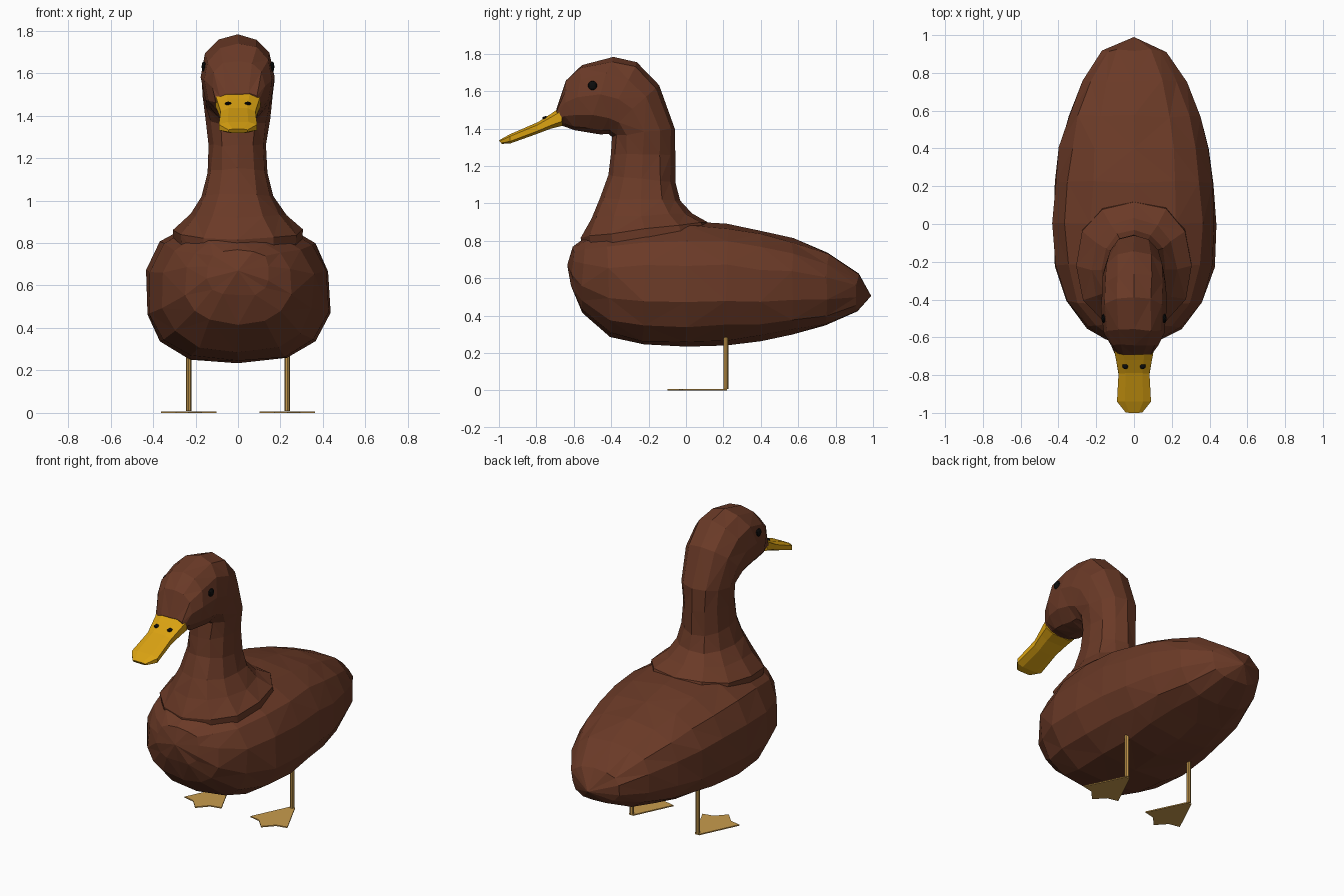
import bpy, bmesh, math, random
from mathutils import Vector

if "Cube" in bpy.data.objects:
    bpy.data.objects.remove(bpy.data.objects["Cube"])

random.seed(4)


def material(name, rgb):
    m = bpy.data.materials.new(name)
    m.diffuse_color = (*rgb, 1)
    m.use_nodes = True
    m.node_tree.nodes["Principled BSDF"].inputs["Base Color"].default_value = m.diffuse_color
    return m


BROWN = material("brown feathers", (0.145, 0.042, 0.020))
YELLOW = material("yellow bill", (0.70, 0.36, 0.006))
TAN = material("tan legs", (0.58, 0.33, 0.075))
BLACK = material("black", (0.004, 0.004, 0.004))


def finish(bm, name, mat):
    bmesh.ops.recalc_face_normals(bm, faces=bm.faces)
    mesh = bpy.data.meshes.new(name)
    bm.to_mesh(mesh)
    bm.free()
    mesh.materials.append(mat)
    ob = bpy.data.objects.new(name, mesh)
    bpy.context.collection.objects.link(ob)
    return ob


def spow(v, e):
    return math.copysign(abs(v) ** e, v)


def loft(name, rings, mat, sides=12, power=0.85, jitter=0.0, start=None, tip=None):
    """Skin rings given as (low y, low z, high y, high z, half width)."""
    bm = bmesh.new()
    loops = []
    for y0, z0, y1, z1, w in rings:
        a, b = Vector((0, y0, z0)), Vector((0, y1, z1))
        loop = []
        for i in range(sides):
            t = 2 * math.pi * (i + 0.5 * (sides == 8)) / sides
            k = 1 / math.cos(math.pi / 8) if sides == 8 else 1
            p = (a + b) / 2 + (b - a) / 2 * max(-1, min(1, spow(math.cos(t) * k, power)))
            p.x = w * max(-1, min(1, spow(math.sin(t) * k, power)))
            p += Vector([random.uniform(-jitter, jitter) for _ in range(3)])
            loop.append(bm.verts.new(p))
        loops.append(loop)
    for la, lb in zip(loops, loops[1:]):
        for i in range(sides):
            j = (i + 1) % sides
            bm.faces.new((la[i], la[j], lb[j], lb[i]))
    for loop, point in ((loops[0], start), (loops[-1], tip)):
        if point:
            v = bm.verts.new(point)
            for i in range(sides):
                bm.faces.new((loop[i], loop[(i + 1) % sides], v))
        else:
            bm.faces.new(loop)
    if jitter:
        bmesh.ops.triangulate(bm, faces=bm.faces)
    return finish(bm, name, mat)


# Egg-shaped body running from chest to tail
loft("body", [
    (-0.61, 0.55, -0.60, 0.77, 0.15),
    (-0.56, 0.42, -0.54, 0.82, 0.25),
    (-0.40, 0.29, -0.42, 0.86, 0.36),
    (-0.23, 0.24, -0.22, 0.90, 0.43),
    (0.00, 0.23, 0.00, 0.91, 0.44),
    (0.22, 0.245, 0.22, 0.895, 0.425),
    (0.40, 0.265, 0.40, 0.855, 0.40),
    (0.57, 0.30, 0.57, 0.81, 0.355),
    (0.75, 0.34, 0.76, 0.74, 0.28),
    (0.91, 0.42, 0.92, 0.63, 0.17),
], BROWN, sides=14, power=0.8, jitter=0.007, start=(0, -0.635, 0.67), tip=(0, 0.99, 0.505))

# Neck that bends forward into the head
loft("neck_and_head", [
    (-0.54, 0.70, 0.16, 0.78, 0.30),
    (-0.56, 0.82, 0.12, 0.90, 0.31),
    (-0.51, 0.92, 0.03, 0.95, 0.225),
    (-0.46, 1.03, -0.03, 1.01, 0.17),
    (-0.41, 1.15, -0.06, 1.11, 0.143),
    (-0.40, 1.26, -0.06, 1.26, 0.135),
    (-0.395, 1.36, -0.06, 1.40, 0.15),
    (-0.42, 1.375, -0.145, 1.63, 0.168),
    (-0.46, 1.37, -0.26, 1.75, 0.173),
    (-0.53, 1.38, -0.39, 1.785, 0.173),
    (-0.60, 1.39, -0.56, 1.74, 0.158),
    (-0.655, 1.41, -0.64, 1.66, 0.125),
    (-0.685, 1.42, -0.69, 1.51, 0.10),
], BROWN, sides=12, power=0.9, jitter=0.005)

# Flat flared bill
loft("bill", [
    (-0.66, 1.415, -0.67, 1.515, 0.105),
    (-0.72, 1.40, -0.72, 1.48, 0.095),
    (-0.80, 1.37, -0.79, 1.435, 0.082),
    (-0.94, 1.32, -0.94, 1.37, 0.09),
    (-0.985, 1.318, -1.00, 1.337, 0.045),
], YELLOW, sides=8, power=0.7)


def spot(name, loc, scale):
    bm = bmesh.new()
    bmesh.ops.create_uvsphere(bm, u_segments=10, v_segments=6, radius=1)
    for v in bm.verts:
        v.co = Vector(loc) + Vector(a * b for a, b in zip(v.co, scale))
    return finish(bm, name, BLACK)


for side, label in ((1, "right"), (-1, "left")):
    # Eye and nostril
    spot(label + "_eye", (side * 0.161, -0.50, 1.63), (0.011, 0.025, 0.025))
    spot(label + "_nostril", (side * 0.046, -0.75, 1.456), (0.016, 0.019, 0.010))

    # Thin straight leg
    bm = bmesh.new()
    bmesh.ops.create_cone(bm, cap_ends=True, segments=8, radius1=0.013, radius2=0.013, depth=0.31)
    for v in bm.verts:
        v.co += Vector((side * 0.232, 0.213, 0.163))
    finish(bm, label + "_leg", TAN)

    # Webbed foot with a scalloped front edge
    outline = [(-0.015, 0.22), (-0.13, -0.02), (-0.06, -0.035), (0.0, -0.10),
               (0.06, -0.035), (0.13, -0.02), (0.015, 0.22)]
    bm = bmesh.new()
    f = bm.faces.new([bm.verts.new((side * 0.232 + x, y, 0.004)) for x, y in outline])
    ext = bmesh.ops.extrude_face_region(bm, geom=[f])
    for v in ext["geom"]:
        if isinstance(v, bmesh.types.BMVert):
            v.co.z = 0.011
    for v in bm.verts:
        v.co.z -= 0.004
    finish(bm, label + "_foot", TAN)
